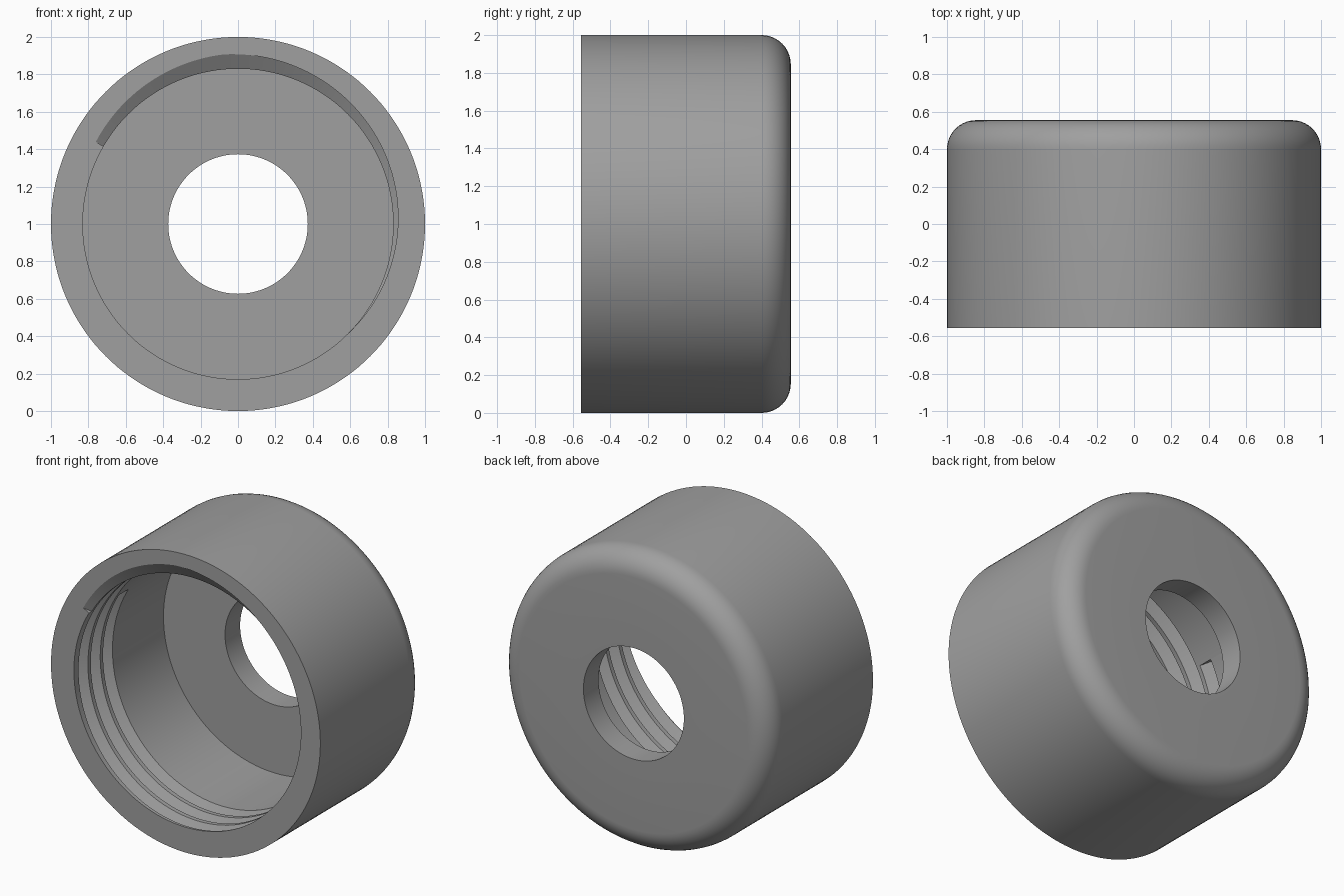
import bpy, bmesh, math

if "Cube" in bpy.data.objects:
    bpy.data.objects.remove(bpy.data.objects["Cube"])

FRONT, BACK, FLOOR = -0.555, 0.555, 0.395   # open rim, outer end, inner floor
OUTER, BORE, ROOT, HOLE = 1.0, 0.83, 0.91, 0.373
FILLET = 0.155
PITCH, HALF, TURNS, LEAD = 0.13, 0.05, 3, -0.02
SEGMENTS = 144
START = math.radians(150)                   # where the thread begins


def column(turn):
    """Closed (radius, y) section of the cap at a given fraction of a turn."""
    pts = [(OUTER, FRONT)]
    # rounded outer back edge
    for i in range(11):
        a = math.pi / 2 * i / 10
        pts.append((OUTER - FILLET + FILLET * math.cos(a),
                    BACK - FILLET + FILLET * math.sin(a)))
    # centre hole and inner floor
    pts += [(HOLE, BACK), (HOLE, FLOOR), (BORE, FLOOR)]
    # V grooves of the internal thread, clipped at the open rim
    first = LEAD + PITCH * turn
    lip = BORE + (ROOT - BORE) * max(0, 1 - abs(first) / HALF)
    grooves = []
    for k in range(TURNS):
        c = first + PITCH * k
        for d, r in ((c - HALF, BORE), (c, ROOT), (c + HALF, BORE)):
            grooves.append((r, FRONT + d) if d > 0 else (lip, FRONT))
    pts += grooves[::-1]
    pts.append((lip, FRONT))
    return pts


bm = bmesh.new()
cols = []
for j in range(SEGMENTS + 1):
    t = j / SEGMENTS
    a = START - 2 * math.pi * t
    cols.append([bm.verts.new((r * math.cos(a), y, 1 + r * math.sin(a)))
                 for r, y in column(t)])
n = len(cols[0])
for c0, c1 in zip(cols, cols[1:]):
    for i in range(n):
        k = (i + 1) % n
        bm.faces.new((c0[i], c0[k], c1[k], c1[i]))

# flat end walls of the groove, at its start and its finish
first_groove = n - 1 - 3 * TURNS
bm.faces.new(cols[0][n - 4:n - 1] + [bm.verts.new(
    (BORE * math.cos(START), FRONT, 1 + BORE * math.sin(START)))])
bm.faces.new(cols[-1][first_groove:first_groove + 3])

bmesh.ops.remove_doubles(bm, verts=bm.verts, dist=1e-5)
bmesh.ops.dissolve_degenerate(bm, edges=bm.edges, dist=1e-5)
bmesh.ops.recalc_face_normals(bm, faces=bm.faces)

mesh = bpy.data.meshes.new("threaded_cap")
bm.to_mesh(mesh)
bm.free()
cap = bpy.data.objects.new("threaded_cap", mesh)
bpy.context.collection.objects.link(cap)

grey = bpy.data.materials.new("mid_grey")
grey.diffuse_color = (0.35, 0.35, 0.35, 1)
grey.use_nodes = True
grey.node_tree.nodes["Principled BSDF"].inputs["Base Color"].default_value = grey.diffuse_color
mesh.materials.append(grey)

bpy.context.view_layer.objects.active = cap
cap.select_set(True)
bpy.ops.object.shade_smooth_by_angle(angle=math.radians(30))
